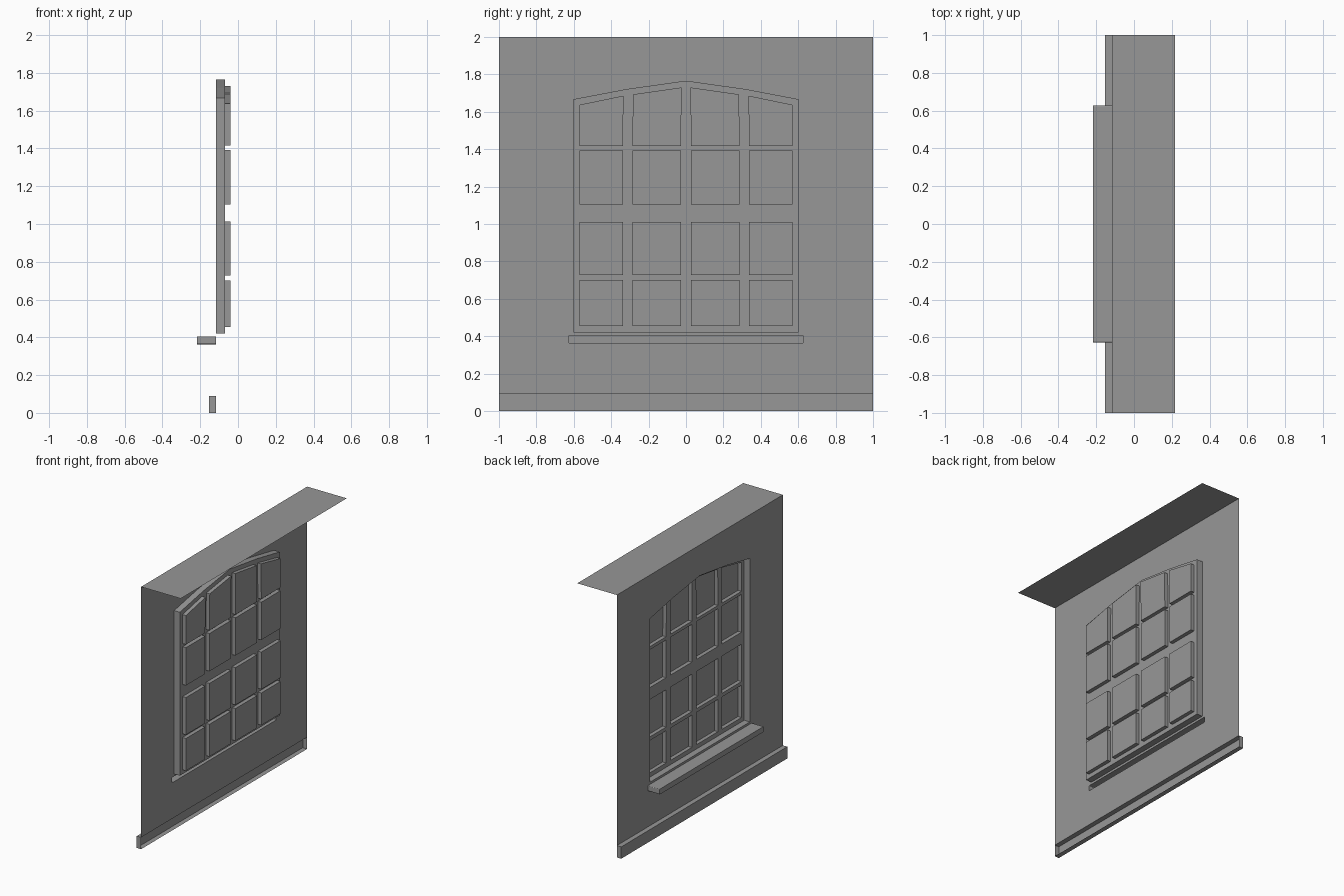
import bpy, bmesh
from math import sin, cos, radians

if "Cube" in bpy.data.objects:
    bpy.data.objects.remove(bpy.data.objects["Cube"])

WALL, FRAME, GLASS = -0.117, -0.069, -0.04

grey = bpy.data.materials.new("dark_grey")
grey.diffuse_color = (0.31, 0.31, 0.31, 1)
grey.use_nodes = True
grey.node_tree.nodes["Principled BSDF"].inputs["Base Color"].default_value = grey.diffuse_color


def finish(name, bm):
    mesh = bpy.data.meshes.new(name)
    bm.to_mesh(mesh)
    bm.free()
    mesh.materials.append(grey)
    obj = bpy.data.objects.new(name, mesh)
    bpy.context.collection.objects.link(obj)


def rect(y0, y1, z0, z1):
    return [(y0, z0), (y1, z0), (y1, z1), (y0, z1)]


def rounded_rect(y0, y1, z0, z1, r, steps=4):
    corners = [(y1 - r, z1 - r), (y0 + r, z1 - r), (y0 + r, z0 + r), (y1 - r, z0 + r)]
    return [(y + r * cos(radians(90 * (k + s / steps))), z + r * sin(radians(90 * (k + s / steps))))
            for k, (y, z) in enumerate(corners) for s in range(steps + 1)]


def mirrored(loop):
    return [(-y, z) for y, z in reversed(loop)]


def sheet(name, x, loops):
    """Flat sheet facing -x: first loop is the outline, the rest are holes."""
    bm = bmesh.new()
    for loop in loops:
        vs = [bm.verts.new((x, y, z)) for y, z in loop]
        for a, b in zip(vs, vs[1:] + vs[:1]):
            bm.edges.new((a, b))
    bmesh.ops.triangle_fill(bm, edges=bm.edges[:], use_beauty=True)
    bm.normal_update()
    for f in bm.faces:
        if f.normal.x > 0:
            f.normal_flip()
    bmesh.ops.dissolve_limit(bm, angle_limit=0.01, verts=bm.verts[:], edges=bm.edges[:])
    finish(name, bm)


def extruded(name, x0, x1, loops, cap=True):
    """Side walls of each loop from x0 to x1, closed at x1 only."""
    bm = bmesh.new()
    for loop in loops:
        a = [bm.verts.new((x0, y, z)) for y, z in loop]
        b = [bm.verts.new((x1, y, z)) for y, z in loop]
        for i in range(len(loop)):
            j = (i + 1) % len(loop)
            bm.faces.new((b[i], b[j], a[j], a[i]))
        if cap:
            bm.faces.new(b[::-1])
    finish(name, bm)


# Outlines in the wall plane (y, z)
opening = [(-0.602, 0.421), (0.602, 0.421), (0.602, 1.667), (0.32, 1.721),
           (0, 1.766), (-0.32, 1.721), (-0.602, 1.667)]
sill = rounded_rect(-0.627, 0.627, 0.363, 0.404, 0.006)

# Window panes: three straight rows and a row that follows the arch
half = [rect(y0, y1, z0, z1)
        for z0, z1 in ((0.454, 0.7), (0.728, 1.012), (1.104, 1.392))
        for y0, y1 in ((0.027, 0.287), (0.338, 0.57))]
half.append([(0.027, 1.416), (0.287, 1.416), (0.283, 1.693), (0.024, 1.73)])
half.append([(0.338, 1.416), (0.57, 1.416), (0.57, 1.637), (0.334, 1.686)])
panes = half + [mirrored(p) for p in half]

# Wall with the window opening and the hollow behind the sill
sheet("wall", WALL, [rect(-1, 1, 0.09, 2), opening, sill])
# Window reveal, frame and recessed panes
extruded("window_reveal", WALL, FRAME, [opening], cap=False)
sheet("window_frame", FRAME, [opening] + panes)
extruded("window_panes", FRAME, GLASS, panes)
# Sill and baseboard, open at the back
extruded("window_sill", WALL, -0.217, [sill])
extruded("baseboard", WALL, -0.154, [rect(-1, 1, 0, 0.09)])

# Top ledge
bm = bmesh.new()
bm.faces.new([bm.verts.new(p) for p in
              ((WALL, -1, 2), (0.217, -1, 2), (0.217, 1, 2), (WALL, 1, 2))])
finish("top_ledge", bm)
